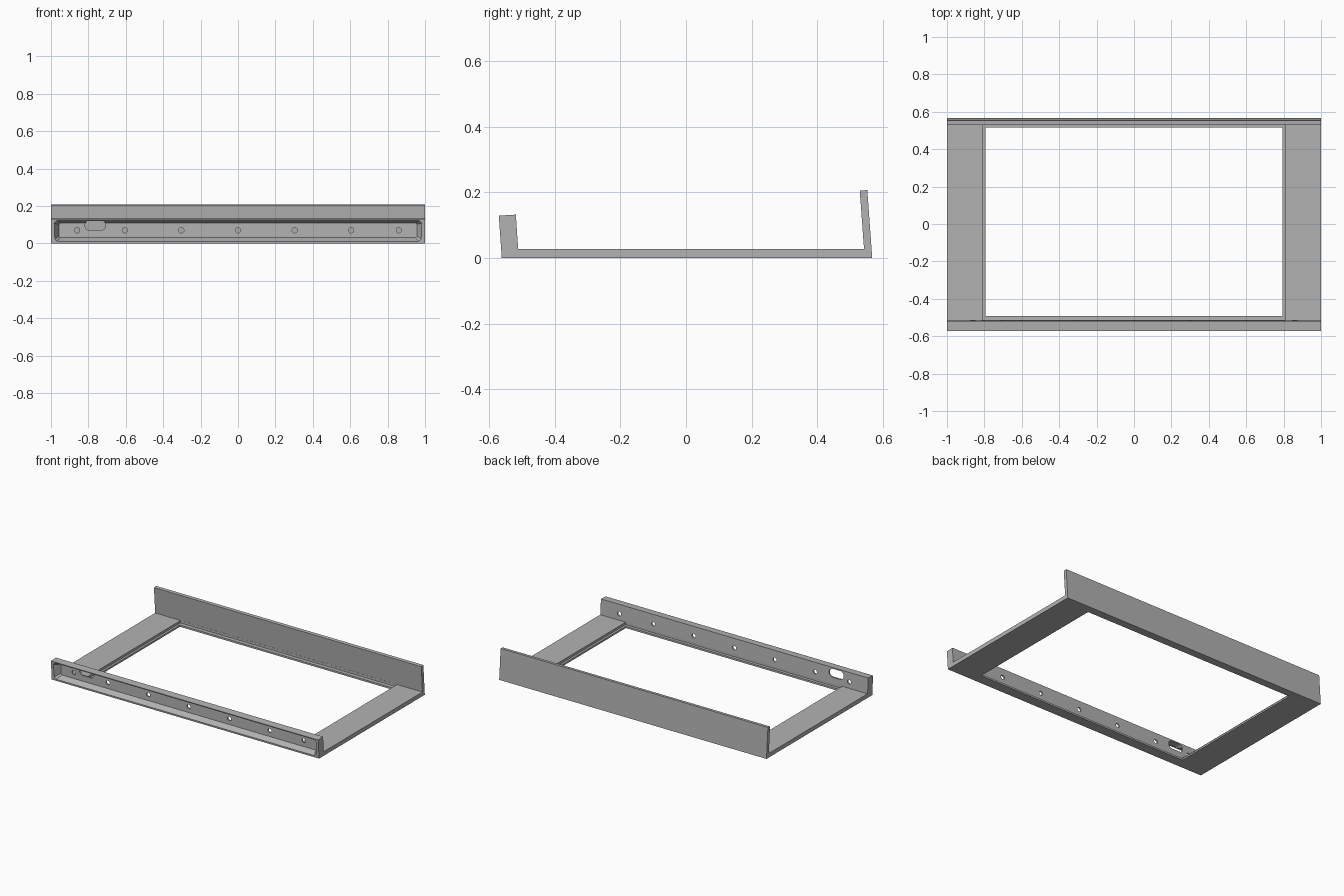
import bpy, bmesh, math
from mathutils import Matrix

cube = bpy.data.objects.get("Cube")
if cube:
    bpy.data.objects.remove(cube, do_unlink=True)

grey = bpy.data.materials.new("plain grey")
grey.use_nodes = True
colour = (0.45, 0.45, 0.45, 1)
grey.diffuse_color = colour
grey.node_tree.nodes["Principled BSDF"].inputs["Base Color"].default_value = colour


def make_object(name, bm):
    bmesh.ops.recalc_face_normals(bm, faces=bm.faces)
    mesh = bpy.data.meshes.new(name)
    bm.to_mesh(mesh)
    bm.free()
    mesh.materials.append(grey)
    obj = bpy.data.objects.new(name, mesh)
    bpy.context.scene.collection.objects.link(obj)
    return obj


def loft(name, ring_a, ring_b):
    """Solid between two matching rings of points."""
    bm = bmesh.new()
    a = [bm.verts.new(p) for p in ring_a]
    b = [bm.verts.new(p) for p in ring_b]
    bm.faces.new(a)
    bm.faces.new(b[::-1])
    for i in range(len(a)):
        j = (i + 1) % len(a)
        bm.faces.new((a[i], b[i], b[j], a[j]))
    return make_object(name, bm)


def extrude_x(name, profile, half=1):
    return loft(name, [(-half, y, z) for y, z in profile],
                [(half, y, z) for y, z in profile])


def box(name, x, y0, y1, z0, z1):
    return extrude_x(name, [(y0, z0), (y1, z0), (y1, z1), (y0, z1)], x)


def cut(target, cutters):
    for cutter in cutters:
        cutter.hide_render = True
        mod = target.modifiers.new("cut", "BOOLEAN")
        mod.operation = "DIFFERENCE"
        mod.solver = "EXACT"
        mod.object = cutter
        graph = bpy.context.evaluated_depsgraph_get()
        mesh = bpy.data.meshes.new_from_object(target.evaluated_get(graph))
        target.modifiers.clear()
        target.data = mesh
        bpy.data.objects.remove(cutter, do_unlink=True)


def chamfered_ring(x, y, z0, z1, c):
    return [(-x + c, y, z0), (x - c, y, z0), (x, y, z0 + c), (x, y, z1 - c),
            (x - c, y, z1), (-x + c, y, z1), (-x, y, z1 - c), (-x, y, z0 + c)]


def stadium(x, y, z, half, r):
    """Ring with round ends; half is the length of its straight run / 2."""
    ring = []
    for i in range(24):
        t = math.tau * (i + 0.5) / 24
        shift = half if math.cos(t) > 0 else -half
        ring.append((x + shift + r * math.cos(t), y, z + r * math.sin(t)))
    return ring


# Whole tray section: base with leaning front and back walls
tray = extrude_x("tray_frame", [
    (-0.562, 0), (0.568, 0), (0.553, 0.207), (0.53, 0.205),
    (0.543, 0.028), (-0.512, 0.028), (-0.519, 0.132), (-0.571, 0.129)])

# Central opening with a thin ledge around it
opening = box("opening_cutter", 0.795, -0.492, 0.515, -0.1, 0.1)
ledge = box("ledge_cutter", 0.81, -0.512, 0.542, 0.012, 0.028 + 0.0005)

# Tapered recess along the front wall
recess = loft("recess_cutter", chamfered_ring(0.986, -0.575, 0.005, 0.124, 0.014),
              chamfered_ring(0.957, -0.526, 0.03, 0.109, 0.008))

# Round holes and one slot through the front wall
holes = [loft("hole_cutter", stadium(x, -0.6, 0.07, 0, 0.014),
              stadium(x, -0.48, 0.07, 0, 0.014))
         for x in (-0.86, -0.605, -0.303, 0, 0.303, 0.605, 0.86)]
slot = loft("slot_cutter", stadium(-0.763, -0.562, 0.096, 0.027, 0.028),
            stadium(-0.763, -0.48, 0.096, 0.027, 0.028))

cut(tray, [opening, ledge, recess] + holes + [slot])
